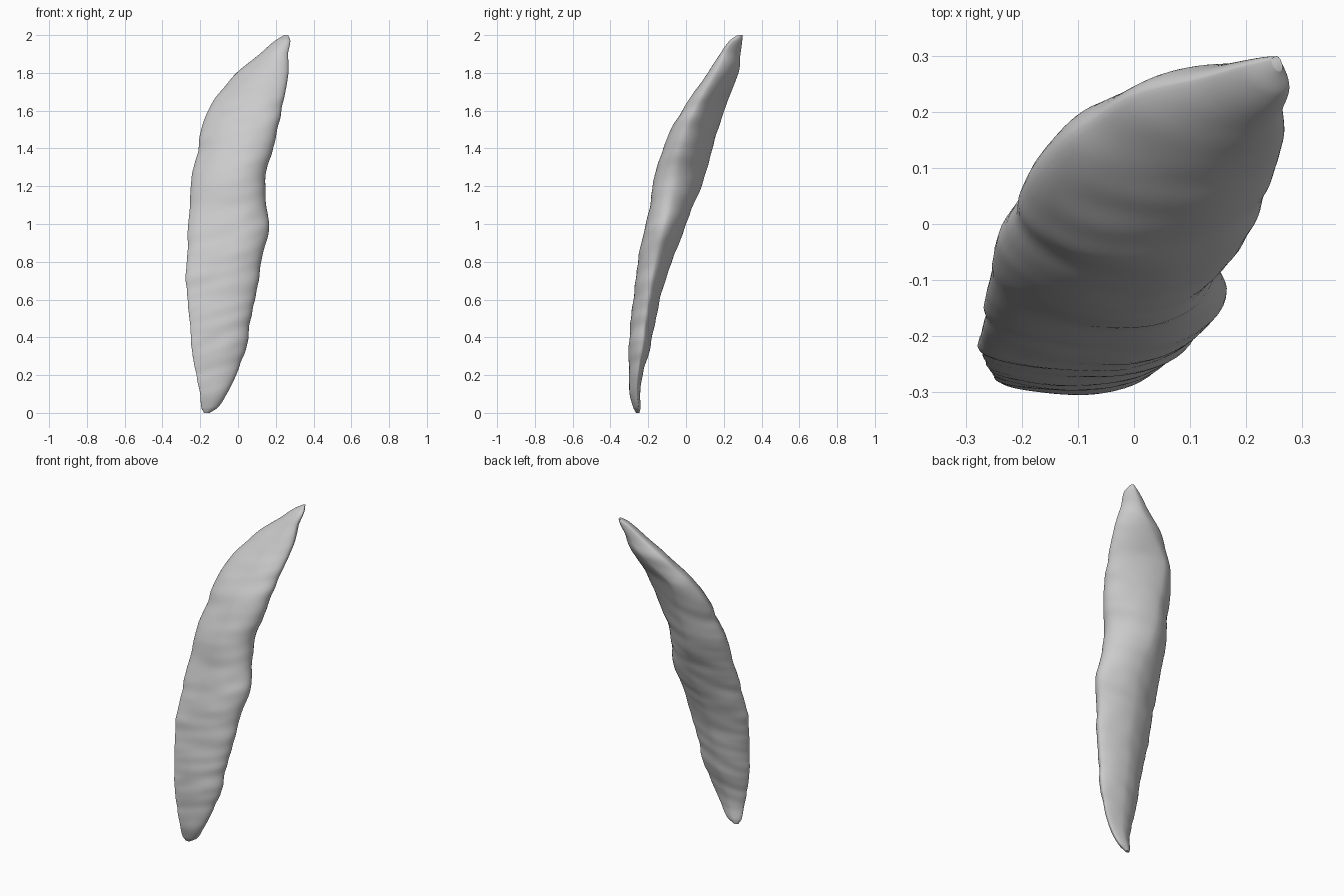
import bpy
import bmesh
from math import cos, sin, pi
from mathutils import Vector, noise

if "Cube" in bpy.data.objects:
    bpy.data.objects.remove(bpy.data.objects["Cube"], do_unlink=True)

# Outline stations: height, left/right limits in x, front/back limits in y
STATIONS = [
    (0.0, -.18, -.15, -.265, -.247),
    (.03, -.195, -.105, -.28, -.24),
    (.1, -.20, -.06, -.298, -.243),
    (.2, -.222, -.01, -.302, -.23),
    (.35, -.245, .045, -.30, -.19),
    (.5, -.258, .07, -.29, -.16),
    (.7, -.274, .11, -.267, -.11),
    (.85, -.268, .135, -.247, -.055),
    (.97, -.265, .165, -.22, -.01),
    (1.1, -.255, .15, -.19, .04),
    (1.25, -.245, .145, -.17, .10),
    (1.4, -.21, .185, -.12, .14),
    (1.5, -.195, .21, -.08, .17),
    (1.65, -.13, .24, .01, .22),
    (1.8, -.005, .267, .115, .278),
    (1.9, .115, .265, .18, .288),
    (1.97, .195, .277, .23, .298),
    (2.0, .245, .265, .272, .299),
]
RINGS = 150
QUARTER = 12


def mix(a, b, t):
    return a + (b - a) * max(0, min(1, t))


def slope(i, k):
    """Tangent of one outline column at a station."""
    a = STATIONS[max(i - 1, 0)]
    b = STATIONS[min(i + 1, len(STATIONS) - 1)]
    return (b[k] - a[k]) / (b[0] - a[0])


def outline(z):
    """Smoothly interpolated limits at height z."""
    i = max(n for n, s in enumerate(STATIONS[:-1]) if s[0] <= z)
    a, b = STATIONS[i], STATIONS[i + 1]
    h = b[0] - a[0]
    t = (z - a[0]) / h
    ease = t * t * (3 - 2 * t)
    return [a[k] + (b[k] - a[k]) * ease
            + h * t * (1 - t) * ((1 - t) * slope(i, k) - t * slope(i + 1, k))
            for k in range(1, 5)]


def cross_section(z):
    """Flattened lens with a ridge along the back, twisting with height."""
    x0, x1, y0, y1 = outline(z)
    t = z / 2
    crest = mix(.52, .25, (z - 1.1) * 1.8) + mix(0, .25, (z - 1.65) * 5)
    left = Vector((x0, mix(y0, y1, mix(.22, .75, t * 1.3 - .3)), z))
    right = Vector((x1, mix(y0, y1, mix(.7, .22, t)), z))
    front = Vector((mix(x0, x1, mix(.5, .7, t)), y0, z))
    back = Vector((mix(x0, x1, crest), y1, z))
    ring = []
    for a, b, swap, power in ((left, front, False, 1.15),
                              (front, right, True, 1.0),
                              (right, back, False, 1.2),
                              (back, left, True, 1.2)):
        centre = Vector((a.x, b.y, z)) if swap else Vector((b.x, a.y, z))
        for j in range(QUARTER):
            u = pi / 2 * j / QUARTER
            ring.append(centre + (a - centre) * cos(u) ** power
                        + (b - centre) * sin(u) ** power)
    return ring


def wrinkle(p):
    """Fine cross folds, plus broad lumps, fading toward both tips."""
    fade = min(1, p.z * 3, (2 - p.z) * 3)
    folds = noise.noise(Vector((p.x * 4, p.y * 4, p.z * 17 - p.x * 5)))
    lumps = noise.noise(p * 9 + Vector((3, 1, 5)))
    return fade * (.005 * folds + .003 * lumps)


# Loft the rings into one closed skin
bm = bmesh.new()
loops = []
for n in range(RINGS + 1):
    z = 1 - cos(pi * n / RINGS)
    loops.append([bm.verts.new(p) for p in cross_section(min(z, 2.0))])
for low, high in zip(loops, loops[1:]):
    for j in range(len(low)):
        k = (j + 1) % len(low)
        bm.faces.new((low[j], low[k], high[k], high[j]))
bm.faces.new(loops[0])
bm.faces.new(loops[-1])
bmesh.ops.recalc_face_normals(bm, faces=bm.faces)

# Push the folds out along the surface
bm.normal_update()
for v, offset in [(v, v.normal * wrinkle(v.co)) for v in bm.verts]:
    v.co += offset

mesh = bpy.data.meshes.new("curved_shard")
bm.to_mesh(mesh)
bm.free()
shard = bpy.data.objects.new("curved_shard", mesh)
bpy.context.collection.objects.link(shard)

# Plain grey surface
grey = bpy.data.materials.new("pale_grey")
grey.use_nodes = True
colour = (.6, .6, .6, 1)
grey.diffuse_color = colour
grey.node_tree.nodes["Principled BSDF"].inputs["Base Color"].default_value = colour
mesh.materials.append(grey)

bpy.context.view_layer.objects.active = shard
shard.select_set(True)
bpy.ops.object.shade_smooth_by_angle(angle=pi / 4)
